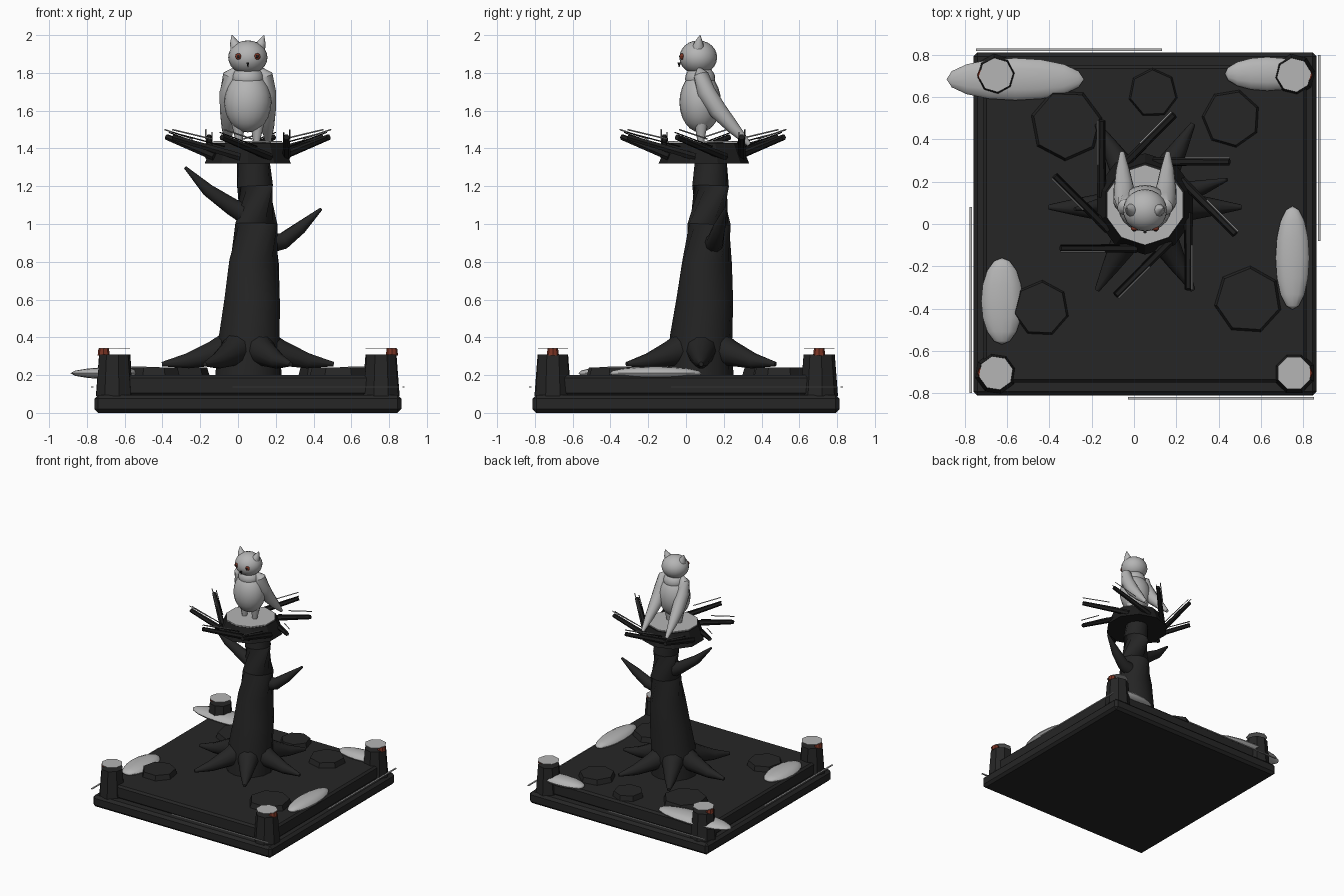
import bpy, bmesh, math, random
from math import cos, sin, pi, radians
from mathutils import Vector, Matrix

random.seed(4)
if "Cube" in bpy.data.objects:
    bpy.data.objects.remove(bpy.data.objects["Cube"])

CX, CY = 0.052, 0.085          # trunk and nest axis


def material(name, rgb):
    m = bpy.data.materials.new(name)
    m.use_nodes = True
    m.diffuse_color = (*rgb, 1)
    m.node_tree.nodes["Principled BSDF"].inputs["Base Color"].default_value = (*rgb, 1)
    return m


STONE = material("dark stone", (0.019, 0.019, 0.019))
BARK = material("dark bark", (0.018, 0.018, 0.018))
TWIG = material("black twig", (0.012, 0.012, 0.012))
WHITE = material("pale grey", (0.46, 0.46, 0.46))
RUST = material("rust", (0.2, 0.035, 0.018))


def finish(name, bm, mat, smooth=True):
    bmesh.ops.recalc_face_normals(bm, faces=bm.faces)
    me = bpy.data.meshes.new(name)
    bm.to_mesh(me)
    bm.free()
    me.materials.append(mat)
    ob = bpy.data.objects.new(name, me)
    bpy.context.collection.objects.link(ob)
    if smooth:
        bpy.ops.object.select_all(action='DESELECT')
        ob.select_set(True)
        bpy.context.view_layer.objects.active = ob
        bpy.ops.object.shade_smooth_by_angle(angle=radians(40))
    return ob


def box(name, centre, size, mat, bevel=0):
    bm = bmesh.new()
    bmesh.ops.create_cube(bm, size=1, matrix=Matrix.Translation(centre) @ Matrix.Diagonal((*size, 1)))
    ob = finish(name, bm, mat, False)
    if bevel:
        mod = ob.modifiers.new("bevel", 'BEVEL')
        mod.width = bevel
    return ob


def cone(name, x, y, z0, z1, r0, r1, sides, mat, turn=0):
    bm = bmesh.new()
    place = Matrix.Translation((x, y, (z0 + z1) / 2)) @ Matrix.Rotation(turn, 4, 'Z')
    bmesh.ops.create_cone(bm, cap_ends=True, segments=sides, radius1=r0, radius2=r1,
                          depth=z1 - z0, matrix=place)
    return finish(name, bm, mat, False)


def ball(name, centre, size, mat, u=20, v=12, rot=Matrix()):
    bm = bmesh.new()
    bmesh.ops.create_uvsphere(bm, u_segments=u, v_segments=v, radius=1,
                              matrix=Matrix.Translation(centre) @ Matrix.Diagonal((*size, 1)) @ rot)
    return finish(name, bm, mat)


def tube(name, points, radii, mat, sides=10, smooth=True):
    """Tapered limb swept through the points."""
    bm = bmesh.new()
    pts = [Vector(p) for p in points]
    rings = []
    for i, (p, r) in enumerate(zip(pts, radii)):
        d = pts[min(i + 1, len(pts) - 1)] - pts[max(i - 1, 0)]
        q = d.to_track_quat('Z', 'Y')
        rings.append([bm.verts.new(p + q @ Vector((r * cos(2 * pi * k / sides), r * sin(2 * pi * k / sides), 0)))
                      for k in range(sides)])
    for a, b in zip(rings, rings[1:]):
        for k in range(sides):
            n = (k + 1) % sides
            bm.faces.new((a[k], a[n], b[n], b[k]))
    bm.faces.new(rings[0])
    bm.faces.new(rings[-1])
    return finish(name, bm, mat, smooth)


# Plinth in two tiers
box("plinth_base", (CX, 0, 0.0475), (1.625, 1.625, 0.095), STONE, 0.02)
box("plinth_top", (CX, 0, 0.145), (1.53, 1.5, 0.11), STONE, 0.015)

# Corner posts with caps and rust knobs
for sx in (-1, 1):
    for sy in (-1, 1):
        x, y = CX + 0.705 * sx, 0.705 * sy
        turn = random.random()
        cone("corner_post", x, y, 0.09, 0.31, 0.1, 0.083, 8, STONE, turn)
        cone("post_cap", x, y, 0.34, 0.344, 0.082, 0.082, 8, WHITE, turn)
        cone("post_knob", x + 0.058 * sx, y, 0.305, 0.34, 0.032, 0.028, 8, RUST)

# Thin snow strip beside each side of the plinth
for k in range(4):
    a = k * pi / 2
    s = box("side_strip", (0, 0, 0), (0.88, 0.012, 0.006), WHITE)
    s.matrix_world = (Matrix.Translation((CX, 0, 0.137)) @ Matrix.Rotation(a, 4, 'Z')
                      @ Matrix.Translation((0.36, -0.824, 0)))

# Flat stones on the ground
for x, y, r in ((-0.32, 0.47, 0.175), (0.46, 0.5, 0.142), (0.09, 0.62, 0.12),
                (-0.44, -0.4, 0.137), (0.54, -0.36, 0.165)):
    cone("flat_stone", x, y, 0.19, 0.24, r, r * 0.91, 7, STONE, pi / 2 + random.uniform(-0.3, 0.3))

# Snow drifts, pointed along their length
for x, y, length, width, along_x in ((-0.562, 0.685, 0.325, 0.1, True), (0.63, 0.71, 0.2, 0.08, True),
                                     (-0.625, -0.365, 0.205, 0.098, False),
                                     (0.75, -0.16, 0.245, 0.08, False)):
    size = (length, width, 0.036) if along_x else (width, length, 0.036)
    rot = Matrix.Rotation(pi / 2, 4, 'Y' if along_x else 'X')
    ball("snow_drift", (x, y, 0.21), size, WHITE, 12, 8, rot)

# Trunk, roots and branches
tube("trunk", [(0.055, 0.075, 0.18), (0.06, 0.08, 0.4), (0.075, 0.1, 0.6), (0.085, 0.112, 0.8),
               (0.098, 0.123, 1.0), (0.09, 0.13, 1.2), (0.078, 0.132, 1.38)],
     [0.178, 0.165, 0.15, 0.132, 0.114, 0.097, 0.083], BARK, 14)
for k in range(6):
    c, s = cos(k * pi / 3), sin(k * pi / 3)
    tube("root", [(CX + r * c, 0.08 + r * s, z) for r, z in ((0.06, 0.36), (0.18, 0.315), (0.32, 0.275), (0.455, 0.258))],
         [0.1, 0.07, 0.042, 0.012], BARK)
tube("left_branch", [(0.12, 0.14, 0.89), (0.24, 0.155, 0.91), (0.33, 0.175, 0.98), (0.44, 0.21, 1.08)],
     [0.06, 0.045, 0.034, 0.008], BARK)
tube("right_branch", [(0.05, 0.12, 1.05), (-0.03, 0.11, 1.09), (-0.16, 0.09, 1.18), (-0.28, 0.07, 1.3)],
     [0.06, 0.047, 0.034, 0.008], BARK)

# Nest platform and its snow disc
cone("nest_platform", CX, 0.095, 1.32, 1.43, 0.24, 0.195, 10, TWIG)
cone("nest_snow", CX, 0.09, 1.431, 1.439, 0.19, 0.19, 10, WHITE)

# Twigs set tangentially around the nest, each with a thin snow strip
for k in range(8):
    turn = Matrix.Translation((CX, 0.09, 0)) @ Matrix.Rotation(k * pi / 4, 4, 'Z')

    def spun(*points):
        return [turn @ Vector(p) for p in points]

    tube("nest_twig", spun((0.04, 0.205, 1.355), (0.4, 0.205, 1.46)), [0.022, 0.016], TWIG, 6, False)
    tube("twig_snow", spun((0.19, 0.222, 1.45), (0.4, 0.222, 1.5)), [0.004, 0.004], WHITE, 4, False)
    tube("fine_twig", spun((0.12, 0.19, 1.41), (0.4, 0.19, 1.485)), [0.004, 0.003], TWIG, 4, False)

# Bird body and head
ball("bird_body", (CX, 0.075, 1.645), (0.125, 0.11, 0.16), WHITE)
ball("bird_neck", (CX, 0.075, 1.77), (0.085, 0.08, 0.07), WHITE)
ball("bird_head", (CX, 0.065, 1.882), (0.104, 0.1, 0.09), WHITE)
cone("beak", CX, -0.036, 1.83, 1.855, 0.002, 0.009, 6, TWIG)

# Paired bird parts
for side, s in (("left", 1), ("right", -1)):
    def at(x, y, z):
        return (CX + s * x, y, z)

    tube(side + "_wing", [at(0.07, 0.07, 1.82), at(0.092, 0.08, 1.79), at(0.1, 0.105, 1.7), at(0.1, 0.17, 1.6),
                          at(0.105, 0.25, 1.51), at(0.108, 0.335, 1.42)],
         [0.012, 0.04, 0.05, 0.048, 0.034, 0.012], WHITE, 12)
    tube(side + "_ear", [at(0.058, 0.065, 1.93), at(0.073, 0.068, 1.96), at(0.085, 0.075, 2.0)],
         [0.036, 0.023, 0.002], WHITE)
    tube(side + "_leg", [at(0.052, 0.08, 1.61), at(0.05, 0.08, 1.53), at(0.046, 0.078, 1.435)],
         [0.05, 0.036, 0.018], WHITE)
    ball(side + "_eye", at(0.05, -0.021, 1.887), (0.017, 0.012, 0.017), RUST, 12, 8)
    ball(side + "_pupil", at(0.051, -0.031, 1.887), (0.008, 0.005, 0.008), TWIG, 10, 6)
